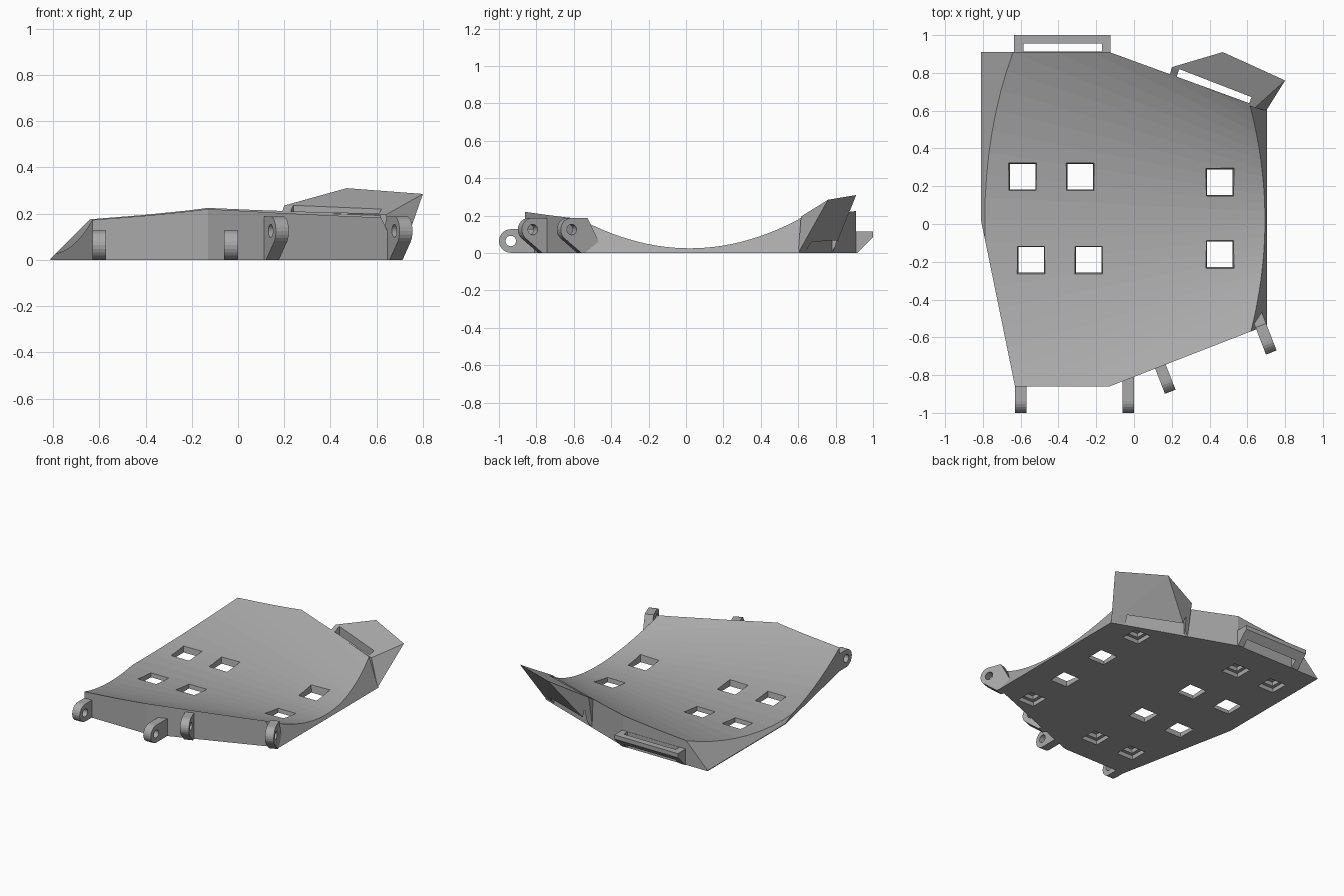
import bpy, bmesh, math
from mathutils import Matrix, Vector

cube = bpy.data.objects.get("Cube")
if cube:
    bpy.data.objects.remove(cube)

GREY = (0.40, 0.40, 0.40, 1)
mat = bpy.data.materials.new("plain_grey")
mat.use_nodes = True
mat.diffuse_color = GREY
mat.node_tree.nodes["Principled BSDF"].inputs["Base Color"].default_value = GREY


def finish(bm, name, matrix=None):
    bmesh.ops.recalc_face_normals(bm, faces=bm.faces)
    mesh = bpy.data.meshes.new(name)
    bm.to_mesh(mesh)
    bm.free()
    mesh.materials.append(mat)
    if matrix:
        mesh.transform(matrix)
    ob = bpy.data.objects.new(name, mesh)
    bpy.context.collection.objects.link(ob)
    return ob


def loft(name, rings, matrix=None):
    """Skin a list of equal point rings and cap both ends."""
    bm = bmesh.new()
    rows = [[bm.verts.new(p) for p in ring] for ring in rings]
    n = len(rows[0])
    for a, b in zip(rows, rows[1:]):
        for i in range(n):
            j = (i + 1) % n
            bm.faces.new((a[i], a[j], b[j], b[i]))
    bm.faces.new(rows[0])
    bm.faces.new(rows[-1])
    return finish(bm, name, matrix)


def prism(name, outline, z0, z1):
    return loft(name, [[(x, y, z) for x, y in outline] for z in (z0, z1)])


def side_prism(name, profile, half, matrix=None):
    """Profile is (outward, up); thickness runs along x."""
    return loft(name, [[(s, -d, z) for d, z in profile] for s in (-half, half)], matrix)


def hull(name, points):
    bm = bmesh.new()
    for p in points:
        bm.verts.new(p)
    bmesh.ops.convex_hull(bm, input=bm.verts)
    return finish(bm, name)


def cut(ob, *tools):
    for tool in tools:
        mod = ob.modifiers.new("cut", "BOOLEAN")
        mod.operation, mod.solver, mod.object = "DIFFERENCE", "EXACT", tool
        bpy.context.view_layer.objects.active = ob
        bpy.ops.object.modifier_apply(modifier=mod.name)
        bpy.data.objects.remove(tool)


def square_ring(x, y, size, z):
    h = size / 2
    return [(x - h, y - h, z), (x + h, y - h, z), (x + h, y + h, z), (x - h, y + h, z)]


# Plate body with slanted left and right sides
outline = [(-.81, .91), (-.13, .91), (.705, .605), (.705, -.535),
           (-.13, -.86), (-.63, -.86), (-.81, .02)]
plate = prism("curved_plate", outline, 0, .5)
bm = bmesh.new()
bm.from_mesh(plate.data)
for co, no in (((-.81, 0, 0.005), (-1, 0, 1)), ((.705, 0, 0), (1, 0, .47))):
    res = bmesh.ops.bisect_plane(bm, geom=bm.verts[:] + bm.edges[:] + bm.faces[:],
                                 plane_co=co, plane_no=no, clear_outer=True)
    rim = [e for e in res["geom_cut"] if isinstance(e, bmesh.types.BMEdge)]
    bmesh.ops.contextual_create(bm, geom=rim)
bmesh.ops.recalc_face_normals(bm, faces=bm.faces)
bm.to_mesh(plate.data)
bm.free()


# Conical hollow along the top
def hollow_ring(x, steps=36, sweep=.75):
    r = 1.93 - 1.22 * x
    ring = []
    for i in range(steps + 1):
        t = sweep * (2 * i / steps - 1)
        ring.append((x, .02 + r * math.sin(t), .025 + r - r * math.cos(t)))
    return ring + [(x, ring[-1][1], 1.4), (x, ring[0][1], 1.4)]


cut(plate, loft("hollow", [hollow_ring(-.9), hollow_ring(.75)]))

# Square holes through the thin middle
for x, y in ((-.59, .25), (-.285, .25), (-.545, -.19), (-.24, -.19), (.455, .22), (.455, -.16)):
    cut(plate, loft("hole", [square_ring(x, y, s, z) for s, z in ((.13, -.02), (.155, .07), (.155, .3))]))

# Stepped blind sockets under the thick ends
for x, y in ((-.635, .65), (-.33, .65), (-.495, -.62), (-.19, -.62), (.455, .57), (.455, -.5)):
    cut(plate, loft("socket", [square_ring(x, y, s, z)
                               for s, z in ((.13, -.02), (.13, .03), (.085, .031), (.085, .06))]))

# Strap loop on the straight back edge
loop = side_prism("back_strap_loop", [(-.9, 0), (-.915, 0), (-1, .085), (-1, .115), (-.9, .115)],
                  .255, Matrix.Translation((-.38, 0, 0)))
cut(loop, prism("slot", [(-.585, .912), (-.17, .912), (-.17, .955), (-.585, .955)], -.1, .3))

# Flared strap flap on the angled back edge
flap = hull("flared_strap_flap", [(.2, .785, 0), (.70, .6, 0), (.19, .79, .205), (.2, .83, .235),
                                  (.47, .91, .31), (.80, .76, .285), (.64, .615, .195)])
cut(flap, prism("slot", [(.225, .778), (.61, .637), (.622, .672), (.24, .82)], -.1, .5))


# Hinge lugs: rounded end, pin hole, root buried in the plate
def lug(name, origin, angle, centre, root):
    cd, cz = centre
    r = .063
    arc = [(cd + r * math.cos(a), cz + r * math.sin(a))
           for a in (math.radians(i * 15 - 90 if cz < .1 else i * 15 - 45) for i in range(
               13 if cz < .1 else 10))]
    matrix = Matrix.Translation(origin) @ Matrix.Rotation(angle, 4, "Z")
    ob = side_prism(name, arc + root, .03, matrix)
    pin = [(cd + .028 * math.cos(i * math.tau / 20), cz + .028 * math.sin(i * math.tau / 20))
           for i in range(20)]
    cut(ob, side_prism("pin", pin, .1, matrix))


for side, x, back in (("right", -.6, -.02), ("left", -.03, -.05)):
    lug("front_lug_" + side, (x, -.86, 0), 0, (.077, .064), [(back, .127), (back, .001)])

edge_angle = math.atan2(.325, .835)
for side, x in (("inner", .14), ("outer", .675)):
    y = -.86 + .389 * (x + .13)
    lug("angled_lug_" + side, (x, y, 0), edge_angle, (.08, .125),
        [(-.01, .188), (-.075, .06), (-.02, 0), (.025, 0)])
